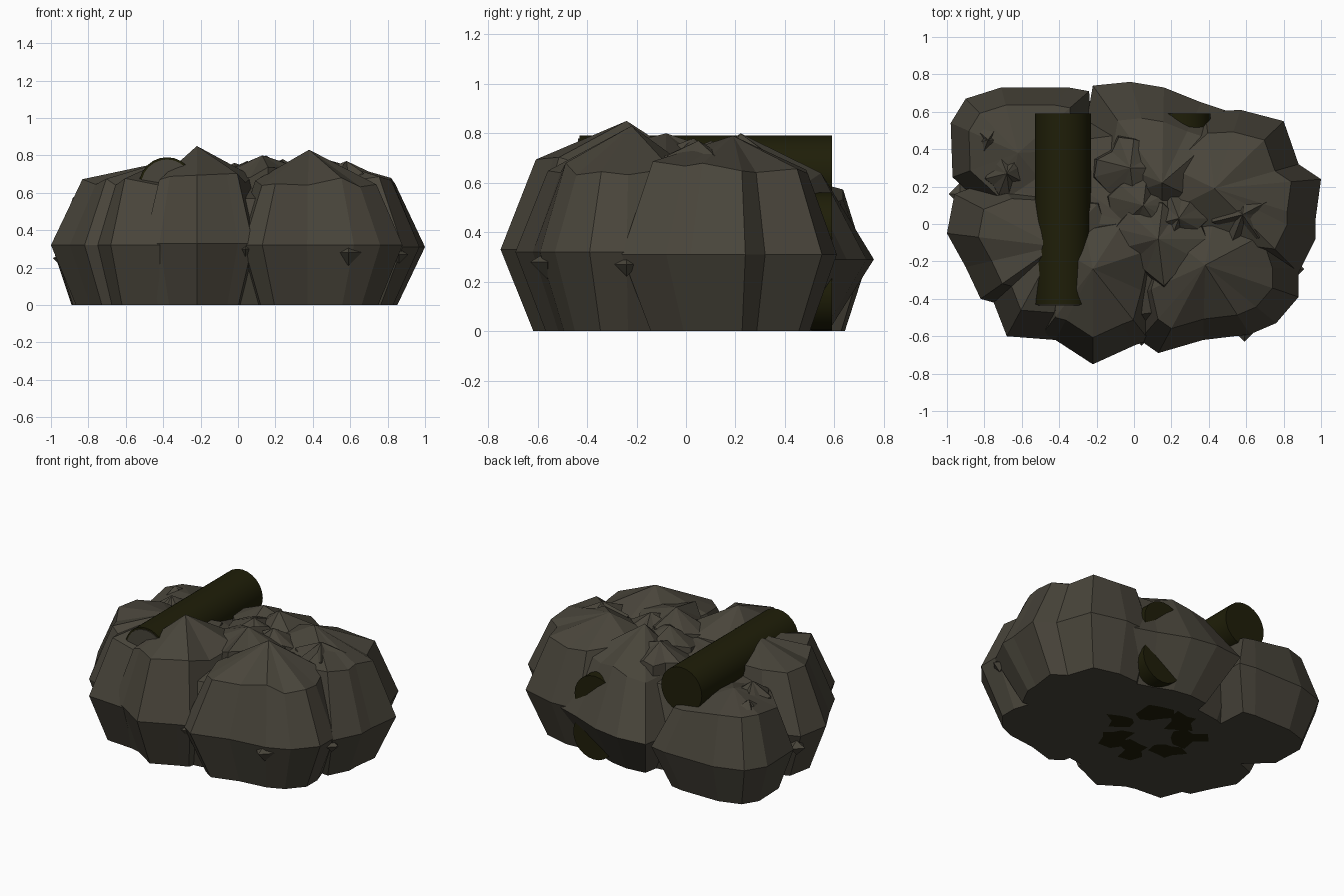
import bpy, math, random
from mathutils import Vector

random.seed(4)
cube = bpy.data.objects.get("Cube")
if cube:
    bpy.data.objects.remove(cube, do_unlink=True)


def material(name, colour):
    m = bpy.data.materials.new(name)
    m.use_nodes = True
    m.diffuse_color = (*colour, 1)
    m.node_tree.nodes["Principled BSDF"].inputs["Base Color"].default_value = (*colour, 1)
    return m


rock = material("brown grey rock", (0.066, 0.059, 0.043))
bark = material("dark olive bark", (0.0135, 0.013, 0.0025))


def mesh_object(name, verts, faces, mat):
    mesh = bpy.data.meshes.new(name)
    mesh.from_pydata(verts, [], faces)
    mesh.materials.append(mat)
    obj = bpy.data.objects.new(name, mesh)
    bpy.context.collection.objects.link(obj)
    return obj


def boulder(name, apex, girth, girth_z, shoulder_z, shoulder=0.72, base=0.74, jitter=0.03):
    """Faceted dome: base, girth and shoulder rings closed by a fan to the apex."""
    ax, ay, az = apex
    n = len(girth)
    verts = []
    for scale, z, wobble in ((base, 0, 0), (1, girth_z, 0), (shoulder, shoulder_z, jitter)):
        for x, y in girth:
            verts.append((ax + (x - ax) * scale, ay + (y - ay) * scale,
                          z + random.uniform(-wobble, wobble)))
    verts.append(apex)
    faces = [list(range(n))[::-1]]
    for i in range(n):
        j = (i + 1) % n
        for r in (0, n):
            faces.append((r + i, r + j, r + n + j, r + n + i))
        faces.append((2 * n + i, 2 * n + j, 3 * n))
    return mesh_object(name, verts, faces, rock)


def star(count, cx, cy, radius, low=0.7):
    """Irregular outline around a centre."""
    pts = []
    for i in range(count):
        a = math.tau * i / count
        r = radius * random.uniform(low, 1.2)
        pts.append((cx + r * math.cos(a), cy + r * math.sin(a)))
    return pts


# Large boulders, girth outlines counter-clockwise
boulder("front_right_boulder", (-0.22, -0.24, 0.85),
        [(-0.5, -0.6), (-0.42, -0.62), (-0.22, -0.75), (0, -0.65), (0.08, -0.62),
         (0.14, -0.4), (0.2, -0.1), (0, 0.1), (-0.28, 0.05), (-0.46, -0.1)],
        0.33, 0.68)
boulder("front_left_boulder", (0.38, -0.22, 0.83),
        [(0.13, -0.69), (0.37, -0.62), (0.62, -0.59), (0.76, -0.53), (0.88, -0.39),
         (0.88, -0.24), (0.8, 0), (0.45, 0.15), (0.1, 0), (-0.02, -0.4), (0.03, -0.62)],
        0.32, 0.65)
boulder("left_boulder", (0.43, 0.19, 0.79),
        [(0.88, -0.26), (0.97, -0.08), (0.97, 0.02), (1, 0.24), (0.88, 0.32), (0.8, 0.55),
         (0.57, 0.61), (0.38, 0.6), (0.1, 0.35), (0.05, 0), (0.4, -0.2)],
        0.31, 0.66)
boulder("back_boulder", (0.15, 0.22, 0.8),
        [(0.15, -0.15), (0.5, 0.05), (0.57, 0.58), (0.36, 0.65), (0.16, 0.73),
         (-0.02, 0.76), (-0.22, 0.74), (-0.28, 0.4), (-0.2, 0.1)],
        0.29, 0.61, 0.64, 0.66)
boulder("back_right_boulder", (-0.62, 0.38, 0.64),
        [(-0.35, 0.05), (-0.22, 0.4), (-0.24, 0.71), (-0.35, 0.73), (-0.71, 0.73),
         (-0.9, 0.67), (-0.98, 0.54), (-0.97, 0.25), (-0.86, 0.15), (-0.7, 0)],
        0.27, 0.55, 0.73, 0.75)
boulder("right_boulder", (-0.42, -0.12, 0.76),
        [(-0.42, -0.62), (-0.68, -0.6), (-0.75, -0.42), (-0.82, -0.4), (-0.9, -0.23),
         (-1, -0.05), (-0.96, 0.16), (-0.75, 0.24), (-0.4, 0.22), (-0.1, 0.2),
         (0, -0.1), (-0.2, -0.5)],
        0.32, 0.66, 0.71, 0.77, 0.02)

# Core that fills the valleys between the boulders
core = [(0.86 * math.cos(math.tau * i / 16), 0.58 * math.sin(math.tau * i / 16))
        for i in range(16)]
boulder("heap_core", (0, 0, 0.7), core, 0.31, 0.58, 0.84, 0.84, 0.02)

# Jagged rubble crowning the heap
for i, (x, y, z, r) in enumerate([(0.13, -0.08, 0.8, 0.3), (0.05, 0.1, 0.77, 0.22),
                                  (0.24, 0.03, 0.78, 0.2), (-0.02, 0.3, 0.76, 0.22),
                                  (0.58, 0.05, 0.77, 0.22), (-0.78, 0.45, 0.63, 0.14),
                                  (-0.68, 0.27, 0.66, 0.16)]):
    boulder(f"crown_rubble_{i + 1}", (x, y, z), star(13, x, y, r), 0.3, z - 0.09, 0.75, 0.7, 0.03)

# Small pointed stones wedged in the girth
for i, (x, y, z, s) in enumerate([(0.59, -0.56, 0.28, 0.07), (0.04, -0.6, 0.3, 0.05),
                                  (0.86, -0.24, 0.27, 0.05), (-0.93, 0.16, 0.25, 0.06)]):
    tips = [Vector((x, y, z)) + Vector(v) * s for v in
            [(1, 0, 0), (0, 1, 0), (-1, 0, 0), (0, -1, 0), (0, 0, 0.6), (0, 0, -1)]]
    faces = [(a, (a + 1) % 4, 4) for a in range(4)] + [((a + 1) % 4, a, 5) for a in range(4)]
    mesh_object(f"wedged_stone_{i + 1}", tips, faces, rock)


def cylinder(name, radius, x, front, back, z, mat):
    """Cylinder lying front to back."""
    bpy.ops.mesh.primitive_cylinder_add(vertices=24, radius=radius, depth=back - front,
                                        location=(x, (front + back) / 2, z),
                                        rotation=(math.pi / 2, 0, 0))
    obj = bpy.context.object
    obj.name = name
    obj.data.materials.append(mat)
    bpy.ops.object.shade_smooth_by_angle(angle=math.radians(30))


# Logs running through the heap, the upper one plugged with rock at the front
cylinder("upper_log", 0.15, -0.38, -0.43, 0.59, 0.64, bark)
cylinder("middle_log", 0.15, 0.26, -0.3, 0.59, 0.41, bark)
cylinder("lower_log", 0.15, 0.27, -0.3, 0.59, 0.152, bark)
cylinder("upper_log_plug", 0.138, -0.38, -0.436, -0.4, 0.64, rock)

# Ragged dark shards showing under the heap
for i in range(7):
    a = math.tau * i / 7
    shard = star(9, -0.07 + 0.23 * math.cos(a), 0.08 + 0.23 * math.sin(a), 0.12, 0.4)
    mesh_object(f"underside_shard_{i + 1}", [(x, y, -0.002) for x, y in shard],
                [list(range(len(shard)))[::-1]], bark)
